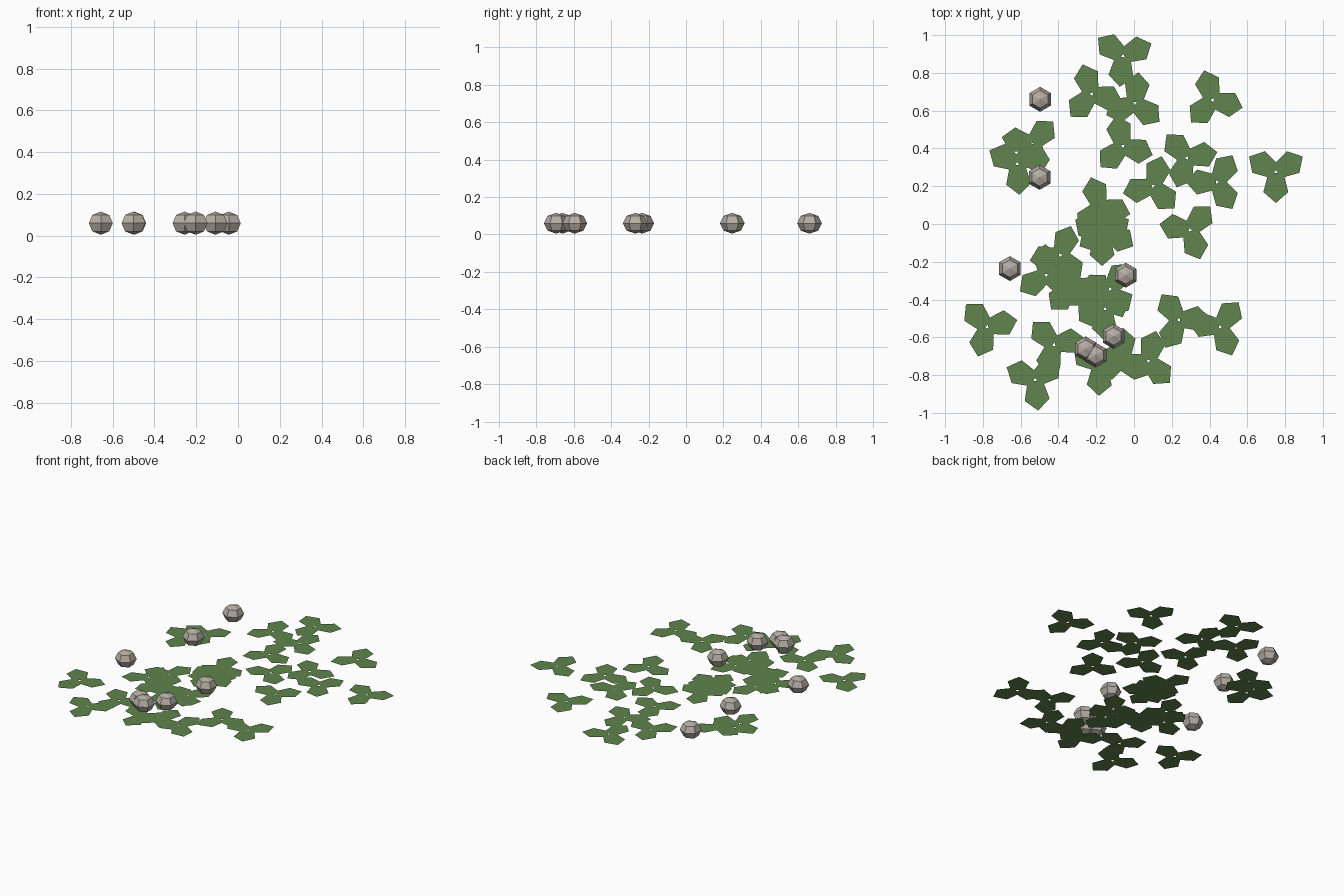
import bpy, bmesh, math
from mathutils import Matrix, Vector

if "Cube" in bpy.data.objects:
    bpy.data.objects.remove(bpy.data.objects["Cube"])


def material(name, rgb):
    m = bpy.data.materials.new(name)
    m.diffuse_color = (*rgb, 1)
    m.use_nodes = True
    m.node_tree.nodes["Principled BSDF"].inputs["Base Color"].default_value = m.diffuse_color
    return m


green = material("clover green", (0.115, 0.235, 0.075))
stone = material("stone grey", (0.46, 0.42, 0.37))


def add_object(name, bm, mat, loc):
    me = bpy.data.meshes.new(name)
    bm.to_mesh(me)
    bm.free()
    me.materials.append(mat)
    ob = bpy.data.objects.new(name, me)
    ob.location = loc
    bpy.context.collection.objects.link(ob)
    return ob


# One five-sided leaf pointing along +x
LEAF = [(0.006, -0.040), (0.106, -0.066), (0.164, 0), (0.106, 0.066), (0.006, 0.040)]


def clover(x, y, angle):
    """Three flat leaves around a centre."""
    bm = bmesh.new()
    for k in range(3):
        rot = Matrix.Rotation(math.radians(angle + 120 * k), 3, 'Z')
        bm.faces.new([bm.verts.new(rot @ Vector((px, py, 0))) for px, py in LEAF])
    add_object("clover", bm, green, (x, y, 0))


def pebble(x, y):
    """Low-poly stone, slightly flattened."""
    bm = bmesh.new()
    bmesh.ops.create_uvsphere(bm, u_segments=6, v_segments=4, radius=0.066)
    bmesh.ops.scale(bm, vec=(1, 1, 0.84), verts=bm.verts)
    add_object("pebble", bm, stone, (x, y, 0.06))


# Clovers: x, y, direction of one leaf in degrees
CLOVERS = [
    # back
    (-.058, .889, 24), (-.224, .688, 107), (.004, .640, 83), (-.058, .413, 103),
    (.416, .656, 106),
    # left
    (-.540, .423, 47), (-.618, .318, 34),
    # right
    (.280, .349, 11), (.101, .201, 74), (.439, .222, 60), (.751, .275, 30),
    (.296, -.032, 49),
    # middle
    (-.169, -.058, 30), (-.180, .090, 107), (-.146, -.036, 90),
    (-.465, -.270, 92), (-.390, -.165, 70), (-.333, -.328, 110),
    (-.260, -.392, 48), (-.127, -.344, 54), (-.153, -.450, 28),
    # front
    (-.778, -.545, 13), (-.423, -.640, 13), (-.524, -.825, 36),
    (.238, -.508, 4), (.455, -.545, 53), (.074, -.725, 75),
    (-.180, -.746, 28), (-.058, -.714, 90),
]
for c in CLOVERS:
    clover(*c)

# Pebbles
for p in [(-.497, .66), (-.50, .247), (-.657, -.236), (-.044, -.271),
          (-.108, -.595), (-.256, -.661), (-.203, -.694)]:
    pebble(*p)
